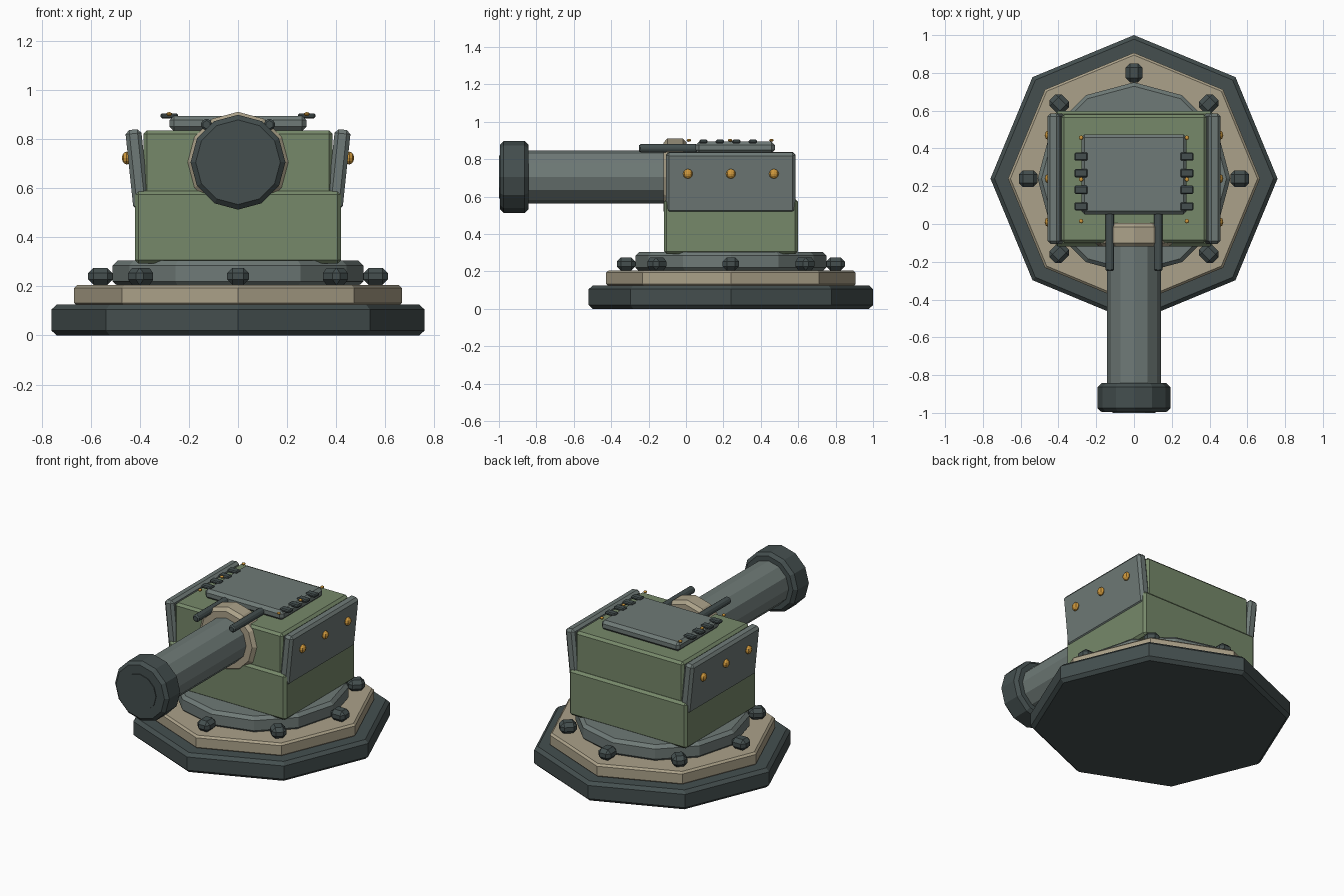
import bpy, math
from mathutils import Matrix

if "Cube" in bpy.data.objects:
    bpy.data.objects.remove(bpy.data.objects["Cube"])

CY = 0.24      # turret axis
BZ = 0.705     # barrel axis height


def material(name, srgb):
    m = bpy.data.materials.new(name)
    m.diffuse_color = [(c / 255) ** 2.2 for c in srgb] + [1]
    m.use_nodes = True
    m.node_tree.nodes["Principled BSDF"].inputs["Base Color"].default_value = m.diffuse_color
    return m


DARK = material("dark_steel", (70, 80, 80))
GREY = material("grey_steel", (110, 121, 118))
TAN = material("tan_paint", (170, 160, 136))
GREEN = material("green_paint", (117, 135, 105))
GOLD = material("brass", (205, 150, 62))


def finish(name, mat, bevel):
    o = bpy.context.object
    o.name = name
    o.data.materials.append(mat)
    if bevel:
        b = o.modifiers.new("bevel", 'BEVEL')
        b.width, b.segments, b.limit_method = bevel, 1, 'ANGLE'
        b.angle_limit = math.radians(50)
    return o


def box(name, mat, loc, size, bevel=0.0, rot=(0, 0, 0)):
    bpy.ops.mesh.primitive_cube_add(size=1, location=loc, rotation=rot)
    o = bpy.context.object
    o.data.transform(Matrix.Diagonal((*size, 1)))
    return finish(name, mat, bevel)


def disc(name, mat, sides, r, z0, z1, bevel):
    bpy.ops.mesh.primitive_cylinder_add(vertices=sides, radius=r, depth=z1 - z0,
                                        location=(0, CY, (z0 + z1) / 2))
    return finish(name, mat, bevel)


def tube(name, mat, r, y0, y1, bevel=0.0, x=0, z=BZ, sides=12):
    bpy.ops.mesh.primitive_cylinder_add(vertices=sides, radius=r, depth=y1 - y0,
                                        location=(x, (y0 + y1) / 2, z),
                                        rotation=(math.pi / 2, 0, 0))
    return finish(name, mat, bevel)


def rivet(name, loc, scale):
    bpy.ops.mesh.primitive_uv_sphere_add(segments=8, ring_count=6, radius=1, location=loc)
    bpy.context.object.data.transform(Matrix.Diagonal((*scale, 1)))
    return finish(name, GOLD, 0)


# Stepped base
disc("base_plate", DARK, 8, 0.76, 0.0, 0.125, 0.02)
disc("base_step", TAN, 8, 0.667, 0.12, 0.205, 0.012)
disc("turntable_ring", GREY, 12, 0.51, 0.20, 0.305, 0.02)

# Ring of base bolts
for i in range(8):
    a = i * math.pi / 4
    box("base_bolt", DARK, (0.56 * math.cos(a), CY + 0.56 * math.sin(a), 0.24),
        (0.10, 0.088, 0.07), 0.022, (0, 0, a))

# Turret body
box("lower_body", GREEN, (0, CY, 0.44), (0.84, 0.716, 0.296), 0.015)
box("upper_body", GREEN, (0, CY, 0.70), (0.77, 0.68, 0.27), 0.015)

# Barrel, collar and muzzle
tube("barrel_collar", TAN, 0.205, -0.12, 0.004, 0.02)
tube("barrel", GREY, 0.142, -0.86, -0.05)
tube("muzzle", DARK, 0.193, -0.995, -0.843, 0.02)
tube("muzzle_cap", DARK, 0.115, -1.0, -0.98)

# Roof hatch
box("hatch", GREY, (0, 0.263, 0.863), (0.558, 0.424, 0.062), 0.018)

for s in (-1, 1):
    # Leaning side armour with rivets
    box("side_plate", GREY, (s * 0.41, CY, 0.676), (0.065, 0.692, 0.325), 0.016,
        (0, s * math.radians(6), 0))
    for y in (0.01, 0.24, 0.47):
        rivet("side_rivet", (s * 0.453, y, 0.722), (0.02, 0.026, 0.026))
        rivet("roof_rivet", (s * 0.28, y - 0.004 + (y - 0.24) * -0.04, 0.901), (0.012, 0.012, 0.008))
    # Hatch arms and hinge lugs
    tube("hatch_arm", DARK, 0.026, -0.25, 0.06, 0.008, s * 0.128, 0.858, 6)
    for y in (0.093, 0.181, 0.269, 0.357):
        box("hinge_lug", DARK, (s * 0.28, y, 0.894), (0.07, 0.044, 0.02), 0.006)
